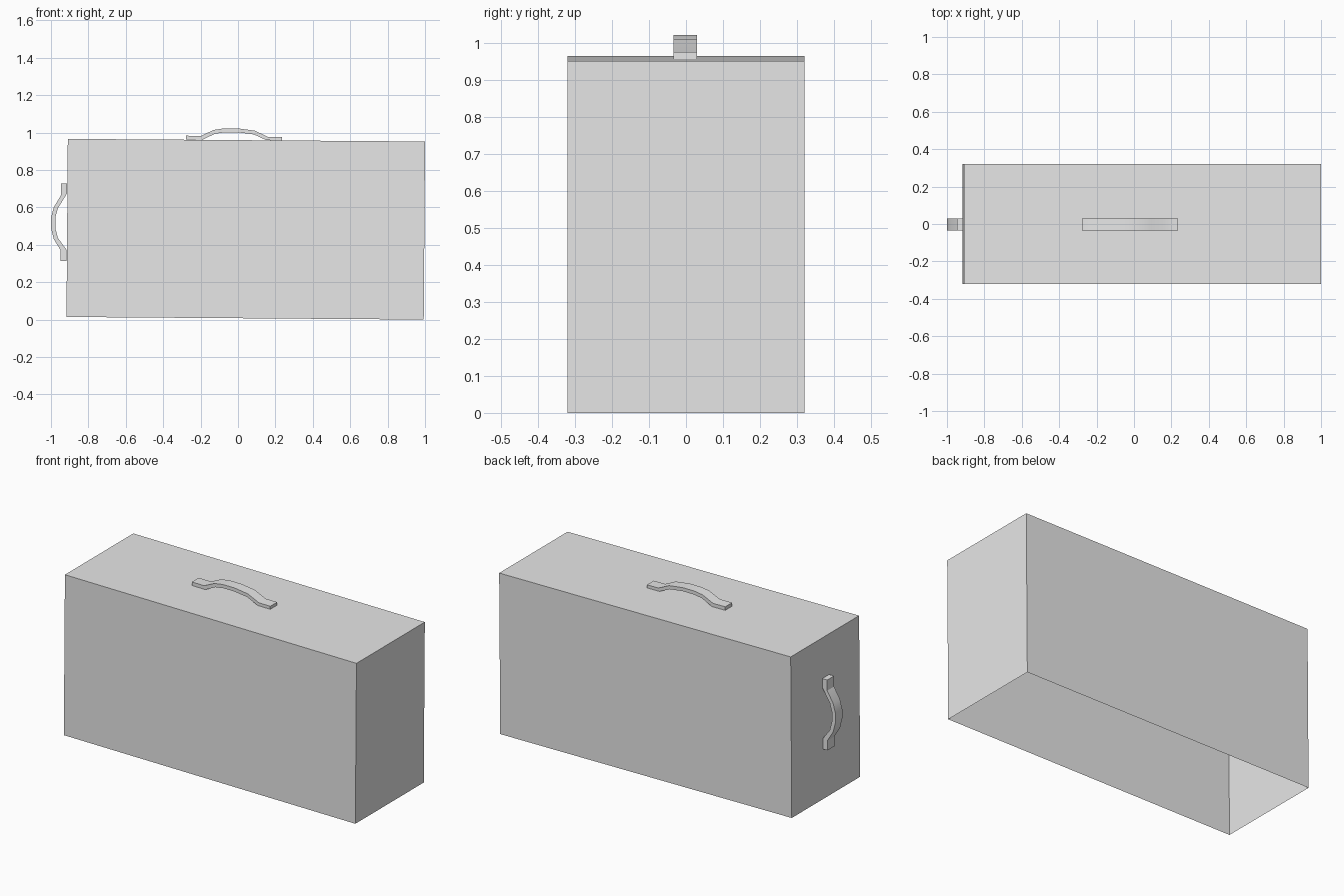
import bpy
import bmesh

if "Cube" in bpy.data.objects:
    bpy.data.objects.remove(bpy.data.objects["Cube"])

grey = bpy.data.materials.new("light grey")
grey.diffuse_color = (0.8, 0.8, 0.8, 1)
grey.use_nodes = True
grey.node_tree.nodes["Principled BSDF"].inputs["Base Color"].default_value = grey.diffuse_color


def add_object(name, bm):
    bmesh.ops.recalc_face_normals(bm, faces=bm.faces)
    mesh = bpy.data.meshes.new(name)
    bm.to_mesh(mesh)
    bm.free()
    mesh.materials.append(grey)
    obj = bpy.data.objects.new(name, mesh)
    bpy.context.collection.objects.link(obj)
    return obj


def extrude_profile(name, points, y0, y1, caps=True):
    """Extrude a closed (x, z) outline along y."""
    bm = bmesh.new()
    front = [bm.verts.new((x, y0, z)) for x, z in points]
    back = [bm.verts.new((x, y1, z)) for x, z in points]
    n = len(points)
    for i in range(n):
        j = (i + 1) % n
        bm.faces.new((front[i], front[j], back[j], back[i]))
    if caps:
        bm.faces.new(front)
        bm.faces.new(back[::-1])
    return add_object(name, bm)


# Case: slightly tilted thin shell, open underneath
case = extrude_profile("case_shell",
                       [(-0.917, 0.014), (-0.910, 0.966), (1.0, 0.952), (0.993, 0.0)],
                       -0.32, 0.32)
bm = bmesh.new()
bm.from_mesh(case.data)
bottom = [f for f in bm.faces if f.normal.z < -0.9]
bmesh.ops.delete(bm, geom=bottom, context='FACES_ONLY')
bm.to_mesh(case.data)
bm.free()

# Handles: flat pads at both ends with an arched grip between them
top_outer = [(-0.278, 0.983), (-0.198, 0.982), (-0.130, 1.014), (-0.075, 1.022),
             (0.0, 1.022), (0.090, 1.010), (0.160, 0.977), (0.235, 0.976)]
top_inner = [(-0.278, 0.962), (-0.190, 0.961), (-0.125, 0.993), (-0.070, 1.001),
             (0.0, 1.001), (0.085, 0.990), (0.152, 0.959), (0.235, 0.958)]
side_outer = [(-0.946, 0.728), (-0.946, 0.665), (-0.985, 0.600), (-1.0, 0.545),
              (-1.0, 0.490), (-0.985, 0.430), (-0.948, 0.370), (-0.948, 0.312)]
side_inner = [(-0.914, 0.728), (-0.914, 0.675), (-0.963, 0.595), (-0.977, 0.545),
              (-0.977, 0.490), (-0.963, 0.436), (-0.918, 0.375), (-0.918, 0.312)]

for name, outer, inner in (("top_handle", top_outer, top_inner),
                           ("side_handle", side_outer, side_inner)):
    handle = extrude_profile(name, outer + inner[::-1], -0.034, 0.030)
    # Smooth the gentle bends, keep the strap edges crisp
    bpy.ops.object.select_all(action='DESELECT')
    handle.select_set(True)
    bpy.context.view_layer.objects.active = handle
    bpy.ops.object.shade_smooth_by_angle(angle=0.5)
